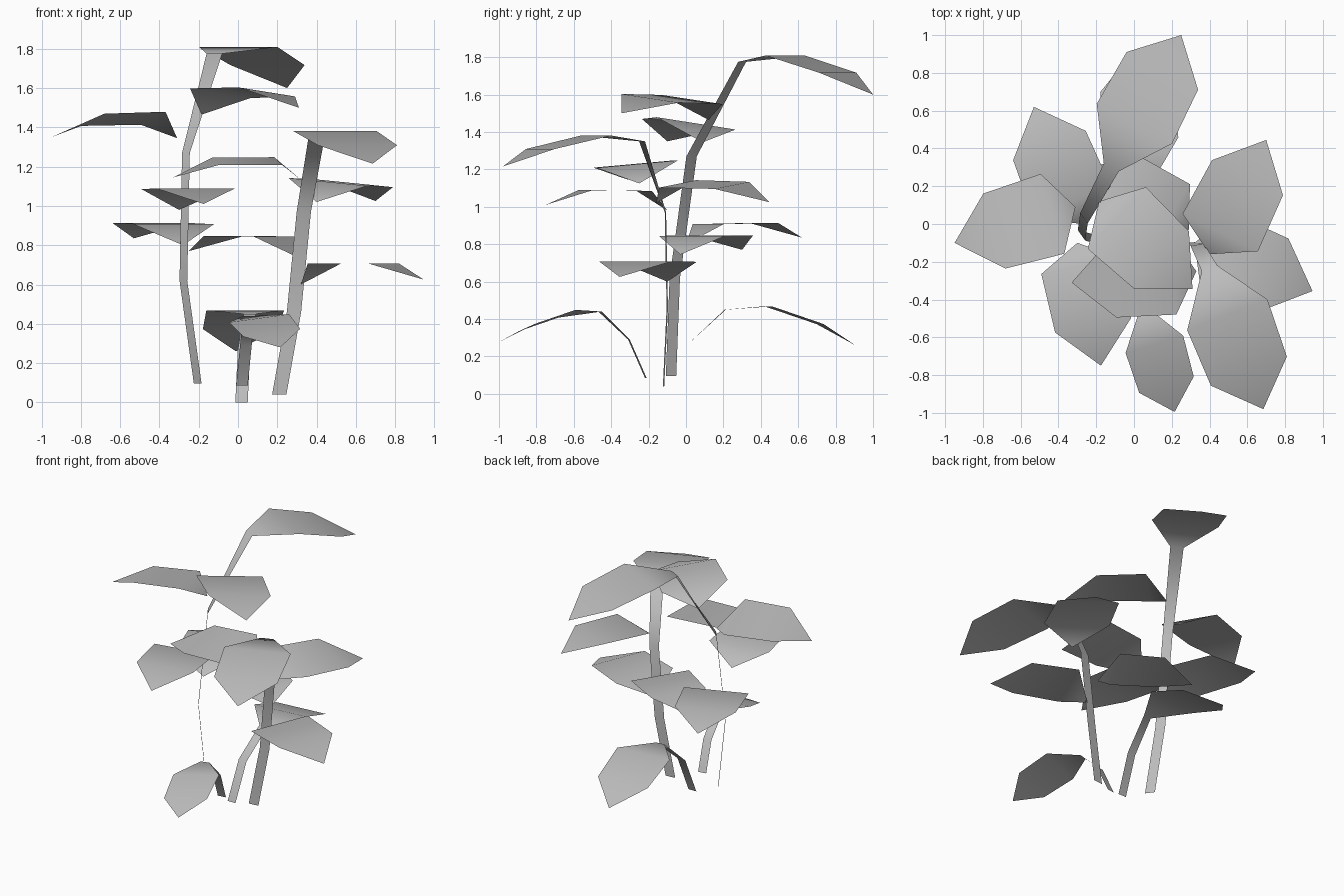
import bpy
import bmesh
from mathutils import Vector

cube = bpy.data.objects.get("Cube")
if cube:
    bpy.data.objects.remove(cube, do_unlink=True)

# One plain grey for the whole plant
grey = bpy.data.materials.new("plain_grey")
grey.use_nodes = True
grey.diffuse_color = (0.5, 0.5, 0.5, 1)
grey.node_tree.nodes["Principled BSDF"].inputs["Base Color"].default_value = grey.diffuse_color

UP = Vector((0, 0, 1))

# Leaf outline rows: distance along, half width and rise, as shares of the length
SIDE_ROWS = [(0.19, 0.33, 0.15), (0.67, 0.31, 0.135)]
END_ROWS = [(0.33, 0.285, 0.105), (0.73, 0.27, 0.08)]


def leaf_frame(base, tip):
    """Horizontal length of a leaf and the direction to its left."""
    axis = Vector((tip.x - base.x, tip.y - base.y, 0))
    return axis.length, UP.cross(axis.normalized())


def leaf_pairs(base, tip, rows, roll=0.0, arch=1.0):
    """Left and right edge points of an arched leaf, row by row."""
    length, left = leaf_frame(base, tip)
    side = left + UP * roll
    pairs = []
    for along, half_width, rise in rows:
        middle = base.lerp(tip, along) + UP * rise * arch * length
        offset = side * half_width * length
        pairs.append((middle + offset, middle - offset))
    return pairs


def build_strip(name, pairs, tip, base=None):
    """Skin a thin strip through the pairs, closed by a pointed tip."""
    bm = bmesh.new()
    rows = [[bm.verts.new(point) for point in pair] for pair in pairs]
    for (left, right), (next_left, next_right) in zip(rows, rows[1:]):
        bm.faces.new((left, right, next_right, next_left))
    bm.faces.new((rows[-1][0], rows[-1][1], bm.verts.new(tip)))
    if base is not None:
        bm.faces.new((bm.verts.new(base), rows[0][1], rows[0][0]))
    for face in bm.faces:
        face.smooth = True
    mesh = bpy.data.meshes.new(name)
    bm.to_mesh(mesh)
    bm.free()
    mesh.materials.append(grey)
    bpy.context.collection.objects.link(bpy.data.objects.new(name, mesh))


def side_leaf(name, base, tip, roll=0.0):
    base, tip = Vector(base), Vector(tip)
    build_strip(name, leaf_pairs(base, tip, SIDE_ROWS, roll), tip, base)


def shoot(name, path, side, width, top_width, tip, roll=0.0, arch=1.0):
    """A ribbon stem that widens into an end leaf."""
    path, tip = [Vector(point) for point in path], Vector(tip)
    half = Vector(side).normalized() * width / 2
    pairs = [(point + half, point - half) for point in path[:-1]]
    top = path[-1]
    half = leaf_frame(top, tip)[1] * top_width / 2
    pairs.append((top + half, top - half))
    build_strip(name, pairs + leaf_pairs(top, tip, END_ROWS, roll, arch), tip)


# Stems with their end leaves
shoot("tall_stem", [(-0.205, -0.08, 0.095), (-0.278, -0.06, 0.62),
                    (-0.265, 0.03, 1.27), (-0.12, 0.3, 1.775)],
      (-0.6, 0.85, 0), 0.068, 0.09, (0.25, 1.0, 1.6), arch=1.1)
shoot("middle_stem", [(0.21, -0.12, 0.04), (0.285, -0.1, 0.46),
                      (0.335, -0.11, 0.97), (0.4, -0.235, 1.35)],
      (1, 0.1, 0), 0.073, 0.088, (0.685, -0.98, 1.215), arch=0.9)
shoot("short_front_stem", [(0.02, -0.215, 0.085), (0.04, -0.305, 0.29),
                           (0.055, -0.46, 0.44)],
      (1, 0.15, 0), 0.06, 0.06, (0.215, -0.995, 0.28), roll=0.13, arch=0.7)
shoot("short_back_stem", [(0.018, -0.1, 0), (0.03, 0.01, 0.265),
                          (0.06, 0.21, 0.45)],
      (-1, 0, 0), 0.063, 0.063, (-0.01, 0.905, 0.26), arch=1.1)

# Side leaves of the tall stem, from the top down
side_leaf("tall_leaf_top", (-0.185, 0.12, 1.465), (0.31, -0.345, 1.5), roll=-0.11)
side_leaf("tall_leaf_right", (-0.31, 0.09, 1.345), (-0.95, -0.1, 1.35), roll=0.15)
side_leaf("tall_leaf_front", (-0.3, -0.1, 0.98), (-0.175, -0.75, 1.01))
side_leaf("tall_leaf_back", (-0.28, 0, 0.8), (-0.53, 0.62, 0.835))

# Side leaves of the middle stem, from the top down
side_leaf("middle_leaf_front", (0.33, -0.25, 1.125), (-0.33, -0.31, 1.145), roll=-0.09)
side_leaf("middle_leaf_back", (0.4, -0.16, 1.02), (0.7, 0.445, 1.025), roll=0.09)
side_leaf("middle_leaf_inner", (0.29, -0.03, 0.745), (-0.25, 0.3, 0.77))
side_leaf("middle_leaf_left", (0.32, -0.1, 0.6), (0.945, -0.355, 0.625))
